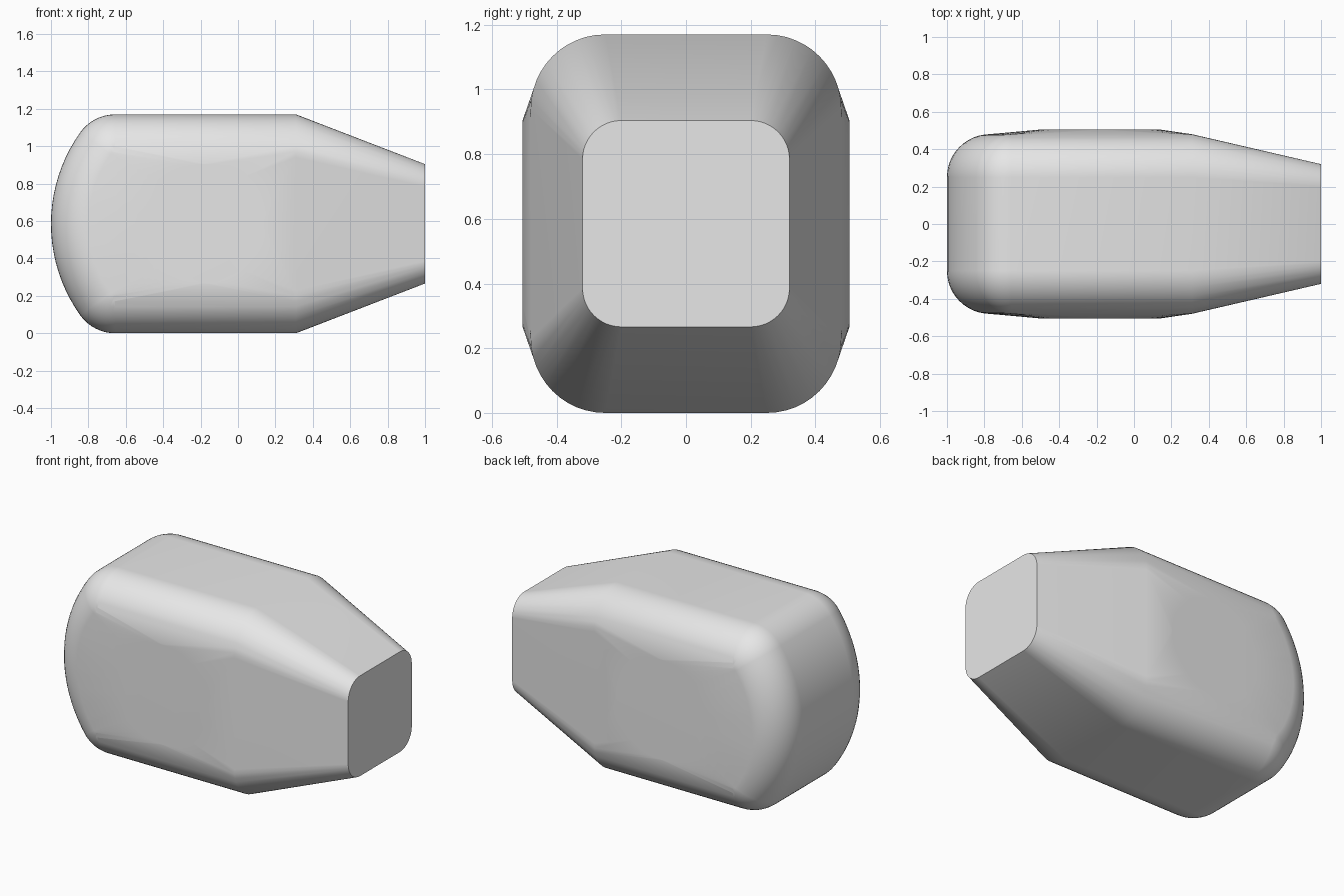
import bpy, bmesh
from math import sin, cos, asin, pi, radians

cube = bpy.data.objects.get("Cube")
if cube:
    bpy.data.objects.remove(cube, do_unlink=True)

MID_Z = 0.585      # height of the long axis
R = 0.23           # edge rounding of the body
HALF_Y = 0.25      # flat half width inside the rounding
HALF_Z = 0.355     # flat half height inside the rounding
N = 12             # steps per quarter round

points = []


def add(x, y, z):
    """Add a point mirrored in y and z about the long axis."""
    for sy in (1, -1):
        for sz in (1, -1):
            points.append((x, sy * y, MID_Z + sz * z))


def rounded_section(x, hy, hz, r):
    """Rounded rectangle across the long axis."""
    for i in range(N + 1):
        a = pi / 2 * i / N
        add(x, hy - r + r * cos(a), hz - r + r * sin(a))


# Bulged butt end: a curved profile with rounded rims
ARC_X, ARC_R = -0.158, 0.612
end = asin(HALF_Z / ARC_R)
profile = [end * i / 10 for i in range(11)]
profile += [end + (pi / 2 - end) * i / 10 for i in range(1, 11)]
for t in profile:
    a = min(t, end)
    cx, cz = ARC_X - ARC_R * cos(a), ARC_R * sin(a)
    for i in range(N + 1):
        p = pi / 2 * i / N
        add(cx - R * cos(p) * cos(t), HALF_Y + R * sin(p), cz + R * cos(p) * sin(t))

# Shoulder and narrow flat end
rounded_section(0.31, HALF_Y + R, HALF_Z + R, R)
rounded_section(1.0, 0.32, 0.319, 0.12)

# Round side pads that push the flanks out slightly
for i in range(33):
    a = pi * i / 32
    add(-0.18 + 0.32 * cos(a), 0.505, 0.32 * sin(a))

# Wrap everything in one convex skin
bm = bmesh.new()
for p in points:
    bm.verts.new(p)
bmesh.ops.remove_doubles(bm, verts=bm.verts[:], dist=0.0005)
hull = bmesh.ops.convex_hull(bm, input=bm.verts[:], use_existing_faces=False)
inside = {g for g in hull["geom_interior"] + hull["geom_unused"]
          if isinstance(g, bmesh.types.BMVert)}
bmesh.ops.delete(bm, geom=list(inside), context='VERTS')
bmesh.ops.dissolve_limit(bm, angle_limit=radians(0.5),
                         verts=bm.verts[:], edges=bm.edges[:])
bmesh.ops.recalc_face_normals(bm, faces=bm.faces[:])
mesh = bpy.data.meshes.new("tapered_body")
bm.to_mesh(mesh)
bm.free()

body = bpy.data.objects.new("tapered_body", mesh)
bpy.context.collection.objects.link(body)

# Plain light grey
grey = bpy.data.materials.new("light_grey")
grey.use_nodes = True
grey.diffuse_color = (0.8, 0.8, 0.8, 1)
grey.node_tree.nodes["Principled BSDF"].inputs["Base Color"].default_value = (0.8, 0.8, 0.8, 1)
mesh.materials.append(grey)

# Smooth rounds, crisp end face
bpy.ops.object.select_all(action='DESELECT')
body.select_set(True)
bpy.context.view_layer.objects.active = body
bpy.ops.object.shade_smooth_by_angle(angle=radians(30))
weighted = body.modifiers.new("weighted_normals", 'WEIGHTED_NORMAL')
weighted.keep_sharp = True
